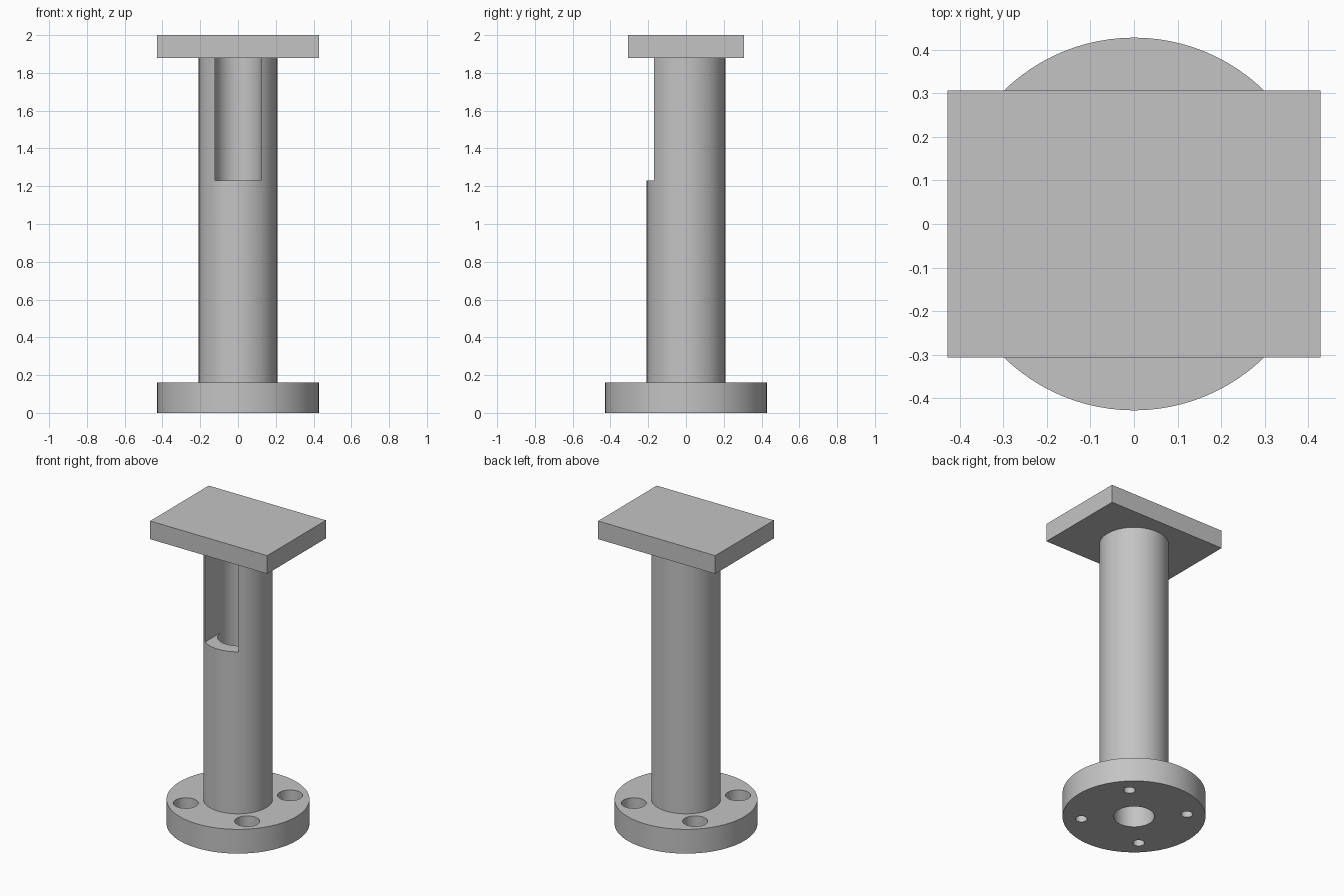
import bpy, math

if "Cube" in bpy.data.objects:
    bpy.data.objects.remove(bpy.data.objects["Cube"], do_unlink=True)

BASE_TOP, PLATE_BOTTOM, TOP = 0.16, 1.88, 2.0
FLANGE_R, TUBE_R, BORE_R = 0.428, 0.208, 0.122
SLOT_BOTTOM = 1.23
BOLT_CIRCLE, HOLE_R, COUNTERBORE_R, SEAT_Z = 0.317, 0.035, 0.075, 0.07

steel = bpy.data.materials.new("plain grey")
steel.use_nodes = True
steel.diffuse_color = (0.55, 0.55, 0.55, 1)
steel.node_tree.nodes["Principled BSDF"].inputs["Base Color"].default_value = (0.55, 0.55, 0.55, 1)


def cylinder(name, radius, z0, z1, x=0, y=0, sides=96):
    bpy.ops.mesh.primitive_cylinder_add(vertices=sides, radius=radius, depth=z1 - z0,
                                        location=(x, y, (z0 + z1) / 2))
    obj = bpy.context.object
    obj.name = name
    return obj


def box(name, x0, x1, y0, y1, z0, z1):
    bpy.ops.mesh.primitive_cube_add(size=1, location=((x0 + x1) / 2, (y0 + y1) / 2, (z0 + z1) / 2))
    obj = bpy.context.object
    obj.name = name
    obj.scale = (x1 - x0, y1 - y0, z1 - z0)
    bpy.ops.object.transform_apply(location=False, rotation=False, scale=True)
    return obj


def cut(target, cutter):
    """Subtract the cutter from the target, then discard it."""
    cutter.hide_render = True
    mod = target.modifiers.new("cut", "BOOLEAN")
    mod.operation, mod.solver, mod.object = "DIFFERENCE", "EXACT", cutter
    bpy.ops.object.select_all(action="DESELECT")
    bpy.context.view_layer.objects.active = target
    target.select_set(True)
    bpy.ops.object.modifier_apply(modifier=mod.name)
    bpy.data.objects.remove(cutter, do_unlink=True)


def finish(obj, smooth=True):
    obj.data.materials.clear()
    obj.data.materials.append(steel)
    bpy.ops.object.select_all(action="DESELECT")
    bpy.context.view_layer.objects.active = obj
    obj.select_set(True)
    if smooth:
        bpy.ops.object.shade_smooth_by_angle(angle=math.radians(30))


# Round base flange with central bore and four counterbored bolt holes
flange = cylinder("base_flange", FLANGE_R, 0, BASE_TOP)
cut(flange, cylinder("bore_cutter", BORE_R, -0.1, BASE_TOP + 0.1))
for i in range(4):
    a = math.radians(45 + 90 * i)
    x, y = BOLT_CIRCLE * math.cos(a), BOLT_CIRCLE * math.sin(a)
    cut(flange, cylinder("counterbore_cutter", COUNTERBORE_R, SEAT_Z, BASE_TOP + 0.1, x, y, 48))
    cut(flange, cylinder("bolt_hole_cutter", HOLE_R, -0.1, BASE_TOP + 0.1, x, y, 48))
finish(flange)

# Hollow column, with a slot as wide as the bore open to the front
column = cylinder("column", TUBE_R, BASE_TOP, PLATE_BOTTOM)
cut(column, cylinder("bore_cutter", BORE_R, 0, TOP))
cut(column, box("slot_cutter", -BORE_R, BORE_R, -0.4, 0, SLOT_BOTTOM, TOP))
finish(column)

# Rectangular top plate
plate = box("top_plate", -FLANGE_R, FLANGE_R, -0.306, 0.306, PLATE_BOTTOM, TOP)
finish(plate, smooth=False)
